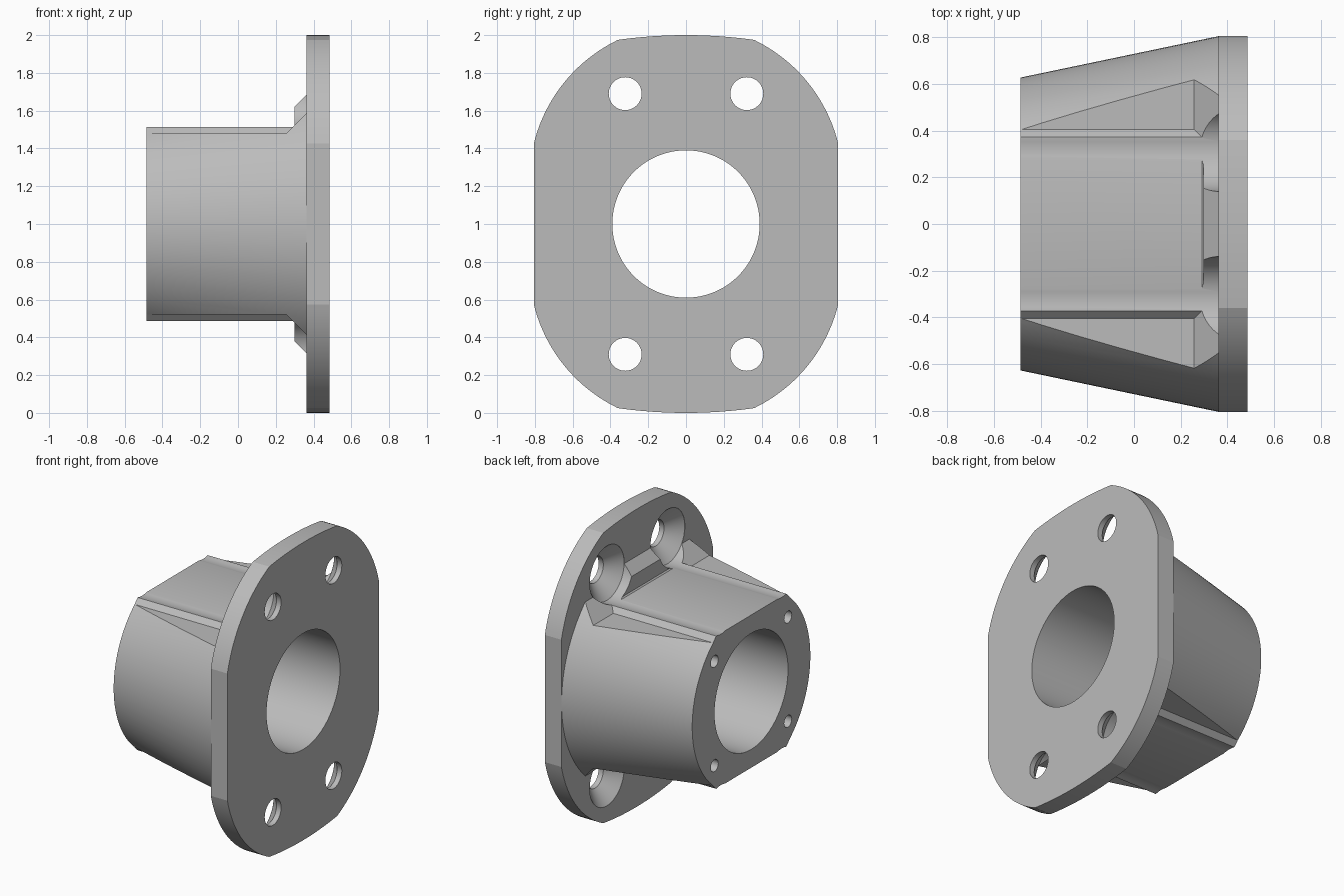
import bpy, bmesh, math
from mathutils import Vector

cube = bpy.data.objects.get("Cube")
if cube:
    bpy.data.objects.remove(cube, do_unlink=True)

grey = bpy.data.materials.new("plain_grey")
grey.use_nodes = True
grey.diffuse_color = (0.5, 0.5, 0.5, 1)
grey.node_tree.nodes["Principled BSDF"].inputs["Base Color"].default_value = (0.5, 0.5, 0.5, 1)


def finish(name, bm):
    bmesh.ops.recalc_face_normals(bm, faces=bm.faces)
    mesh = bpy.data.meshes.new(name)
    bm.to_mesh(mesh)
    bm.free()
    mesh.materials.append(grey)
    ob = bpy.data.objects.new(name, mesh)
    bpy.context.collection.objects.link(ob)
    return ob


def prism(name, points, along):
    """Extrude a planar outline along a vector."""
    bm = bmesh.new()
    face = bm.faces.new([bm.verts.new(p) for p in points])
    new = bmesh.ops.extrude_face_region(bm, geom=[face])["geom"]
    bmesh.ops.translate(bm, vec=Vector(along), verts=[g for g in new if isinstance(g, bmesh.types.BMVert)])
    return finish(name, bm)


def lathe(name, profile, y=0, z=0, segments=96):
    """Revolve (x, radius) points about an axis parallel to x."""
    bm = bmesh.new()
    rings = []
    for x, r in profile:
        angles = [math.tau * i / segments for i in range(segments)]
        rings.append([bm.verts.new((x, y + r * math.cos(a), 1 + z + r * math.sin(a))) for a in angles])
    for a, b in zip(rings, rings[1:]):
        for i in range(segments):
            j = (i + 1) % segments
            bm.faces.new((a[i], a[j], b[j], b[i]))
    bm.faces.new(rings[0])
    bm.faces.new(rings[-1])
    return finish(name, bm)


def combine(target, tool, operation):
    mod = target.modifiers.new(operation, "BOOLEAN")
    mod.operation = operation
    mod.solver = "EXACT"
    mod.object = tool
    bpy.context.view_layer.objects.active = target
    bpy.ops.object.modifier_apply(modifier=mod.name)
    bpy.data.objects.remove(tool, do_unlink=True)


END, FACE, BACK = -0.485, 0.362, 0.485

# Tapered body
housing = lathe("flanged_housing", [(END, 0.627), (FACE, 0.804)], segments=128)

for s in (1, -1):
    # Flat relief above and below, ending in a 45 degree wall
    relief = [(-0.6, 0.48), (0.257, 0.48), (0.42, 0.643), (0.42, 1.2), (-0.6, 1.2)]
    combine(housing, prism("relief", [(x, -1, 1 + s * z) for x, z in relief], (0, 2, 0)), "DIFFERENCE")
    # Raised ridge with chamfered edges
    ridge = [(-0.372, 0.513), (0.372, 0.513), (0.405, 0.48), (0.37, 0.43), (-0.37, 0.43), (-0.405, 0.48)]
    combine(housing, prism("ridge", [(END, y, 1 + s * z) for y, z in ridge], (0.88, 0, 0)), "UNION")
    # Web between the screw seats
    web = [(0.298, 0.46), (0.298, 0.62), (0.368, 0.69), (0.4, 0.69), (0.4, 0.46)]
    combine(housing, prism("web", [(x, -0.3, 1 + s * z) for x, z in web], (0, 0.6, 0)), "UNION")

# Flange plate outline: straight sides, round corners, gently bowed ends
quarter = []
a0, a1 = math.atan2(0.2, 0.805), math.atan2(0.748, 0.36)
for i in range(21):
    a = a0 + (a1 - a0) * i / 20
    quarter.append((0.83 * math.cos(a), 0.227 + 0.83 * math.sin(a)))
for i in range(1, 7):
    y = 0.36 * (1 - i / 6)
    quarter.append((y, 1 - 0.025 * (y / 0.36) ** 2))
half = quarter + [(-y, z) for y, z in reversed(quarter[:-1])]
outline = half + [(-y, -z) for y, z in half]
combine(housing, prism("flange", [(FACE, y, 1 + z) for y, z in outline], (BACK - FACE, 0, 0)), "UNION")

# Main bore
combine(housing, lathe("bore", [(-0.7, 0.39), (0.7, 0.39)], segments=128), "DIFFERENCE")

# Countersunk mounting holes with driver clearance, and blind holes in the small end
for sy in (1, -1):
    for sz in (1, -1):
        screw = [(-0.7, 0.183), (FACE + 0.001, 0.183), (0.45, 0.087), (0.7, 0.087)]
        combine(housing, lathe("screw_seat", screw, sy * 0.322, sz * 0.69, 72), "DIFFERENCE")
        combine(housing, lathe("end_hole", [(-0.7, 0.04), (-0.25, 0.04)], sy * 0.39, sz * 0.35, 32), "DIFFERENCE")

bpy.ops.object.select_all(action="DESELECT")
housing.select_set(True)
bpy.context.view_layer.objects.active = housing
bpy.ops.object.shade_smooth_by_angle(angle=math.radians(15))
